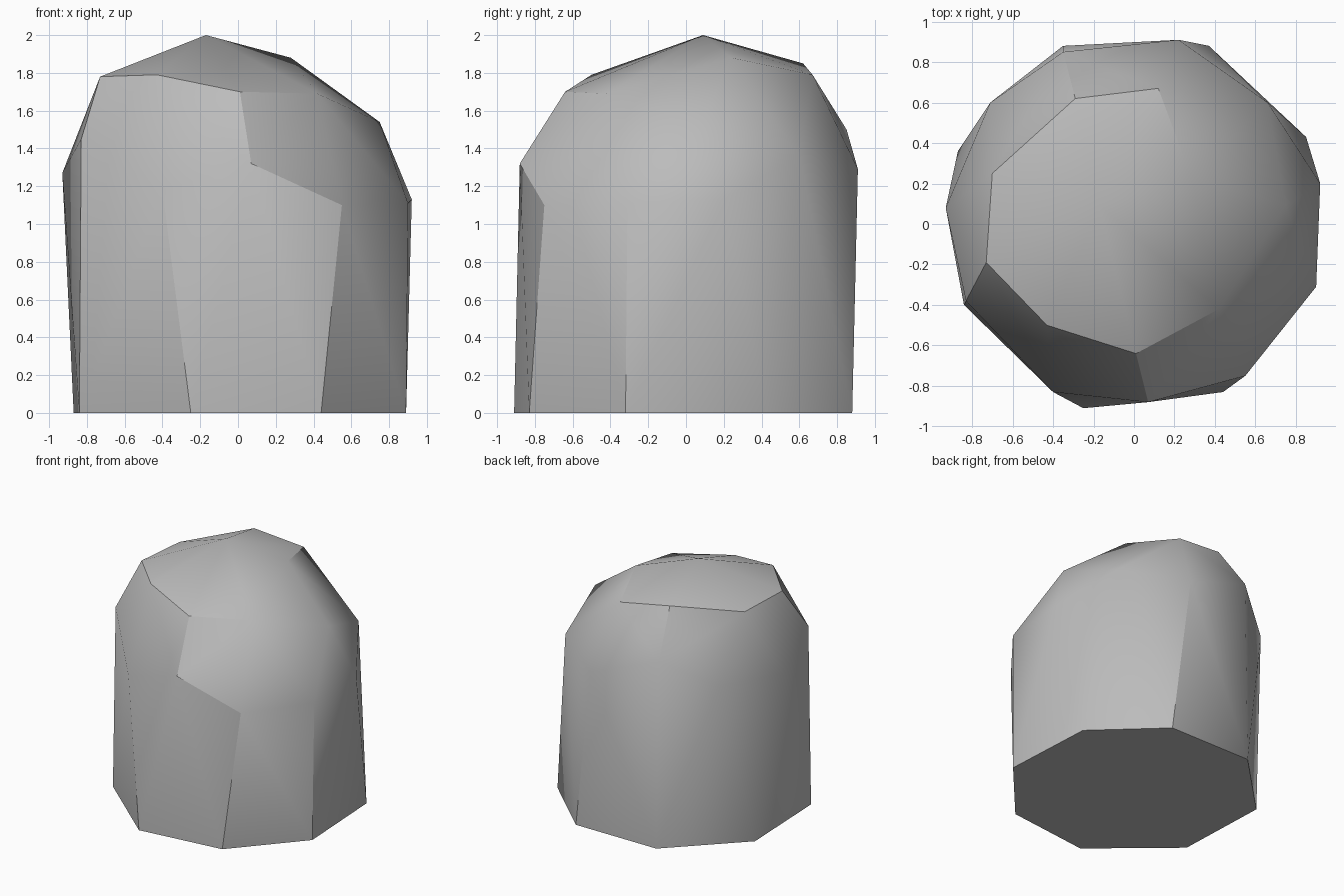
import bpy
import bmesh
import math

default_cube = bpy.data.objects.get("Cube")
if default_cube:
    bpy.data.objects.remove(default_cube, do_unlink=True)


def make_material(name, colour):
    material = bpy.data.materials.new(name)
    material.use_nodes = True
    material.diffuse_color = colour
    shader = material.node_tree.nodes["Principled BSDF"]
    shader.inputs["Base Color"].default_value = colour
    shader.inputs["Roughness"].default_value = 0.9
    return material


def make_faceted_stone(name, points, material, sharp_angle):
    """Wrap a convex chiselled skin around the corner points."""
    bm = bmesh.new()
    for point in points:
        bm.verts.new(point)
    bmesh.ops.convex_hull(bm, input=bm.verts[:])
    # Merge the triangles of the flat underside into one face
    bmesh.ops.dissolve_limit(bm, angle_limit=math.radians(0.2),
                             verts=bm.verts[:], edges=bm.edges[:])
    bmesh.ops.recalc_face_normals(bm, faces=bm.faces[:])
    mesh = bpy.data.meshes.new(name)
    bm.to_mesh(mesh)
    bm.free()
    mesh.materials.append(material)
    stone = bpy.data.objects.new(name, mesh)
    bpy.context.collection.objects.link(stone)
    bpy.ops.object.select_all(action="DESELECT")
    stone.select_set(True)
    bpy.context.view_layer.objects.active = stone
    bpy.ops.object.shade_smooth_by_angle(angle=math.radians(sharp_angle))
    return stone


# Footprint: flat octagon on the ground
footprint = [(-.25, -.91), (.44, -.83), (.89, -.32), (.85, .43),
             (.37, .88), (-.35, .88), (-.87, .36), (-.84, -.4)]

# Shoulder: where the upright sides start to lean inwards
shoulder = [(-.93, .08, 1.27), (-.83, -.38, 1.45), (-.4, -.83, 1.18),
            (.07, -.88, 1.32), (.55, -.75, 1.1), (.9, -.31, 1.11),
            (.92, .2, 1.13), (.66, .6, 1.36), (.22, .91, 1.29),
            (-.35, .85, 1.5), (-.71, .6, 1.3)]

# Crown: rim of the cap and its off-centre peak
crown = [(-.73, -.19, 1.78), (-.43, -.5, 1.79), (.01, -.64, 1.7),
         (.42, -.42, 1.69), (.75, .09, 1.54), (.28, .24, 1.88),
         (.12, .67, 1.79), (-.29, .62, 1.85), (-.7, .25, 1.77),
         (-.17, .09, 2)]

stone_grey = make_material("stone grey", (.5, .5, .5, 1))
corners = [(x, y, 0) for x, y in footprint] + shoulder + crown
make_faceted_stone("boulder", corners, stone_grey, sharp_angle=30)
